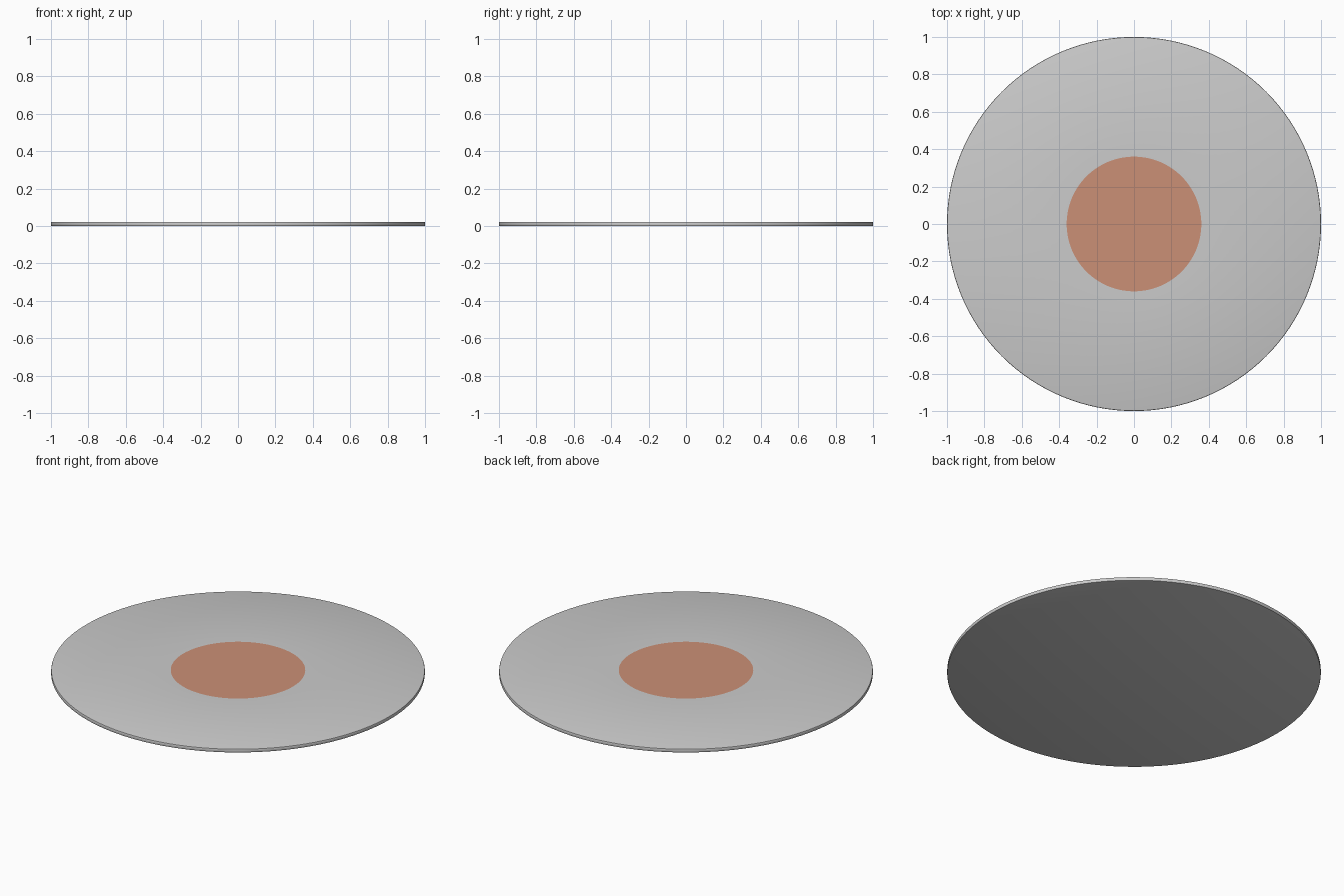
import bpy, bmesh, math

if "Cube" in bpy.data.objects:
    bpy.data.objects.remove(bpy.data.objects["Cube"])

SEGMENTS = 128
THICK = 0.022
LABEL_R = 0.36


def material(name, rgb):
    m = bpy.data.materials.new(name)
    m.diffuse_color = (*rgb, 1.0)
    m.use_nodes = True
    m.node_tree.nodes["Principled BSDF"].inputs["Base Color"].default_value = m.diffuse_color
    return m


grey = material("light_grey", (0.6, 0.6, 0.6))
copper = material("copper", (0.60, 0.28, 0.18))

# disc: lathed profile with a small rounded rim
b = 0.005
profile = [(0.994, 0), (1 - b * 0.3, b * 0.3), (1.0, b),
           (1.0, THICK - b), (1 - b * 0.3, THICK - b * 0.3), (0.994, THICK),
           (LABEL_R, THICK)]
bm = bmesh.new()
rings = []
for r, z in profile:
    rings.append([bm.verts.new((r * math.cos(2 * math.pi * i / SEGMENTS),
                                r * math.sin(2 * math.pi * i / SEGMENTS), z))
                  for i in range(SEGMENTS)])
for lo, hi in zip(rings, rings[1:]):
    for i in range(SEGMENTS):
        j = (i + 1) % SEGMENTS
        bm.faces.new((lo[i], lo[j], hi[j], hi[i]))
bm.faces.new(rings[0][::-1])        # underside
label = bm.faces.new(rings[-1])     # coloured centre, flush with the top
label.material_index = 1

mesh = bpy.data.meshes.new("disc")
bm.to_mesh(mesh)
bm.free()
mesh.materials.append(grey)
mesh.materials.append(copper)
disc = bpy.data.objects.new("disc", mesh)
bpy.context.collection.objects.link(disc)
bpy.context.view_layer.objects.active = disc
disc.select_set(True)
bpy.ops.object.shade_smooth_by_angle(angle=math.radians(30))
